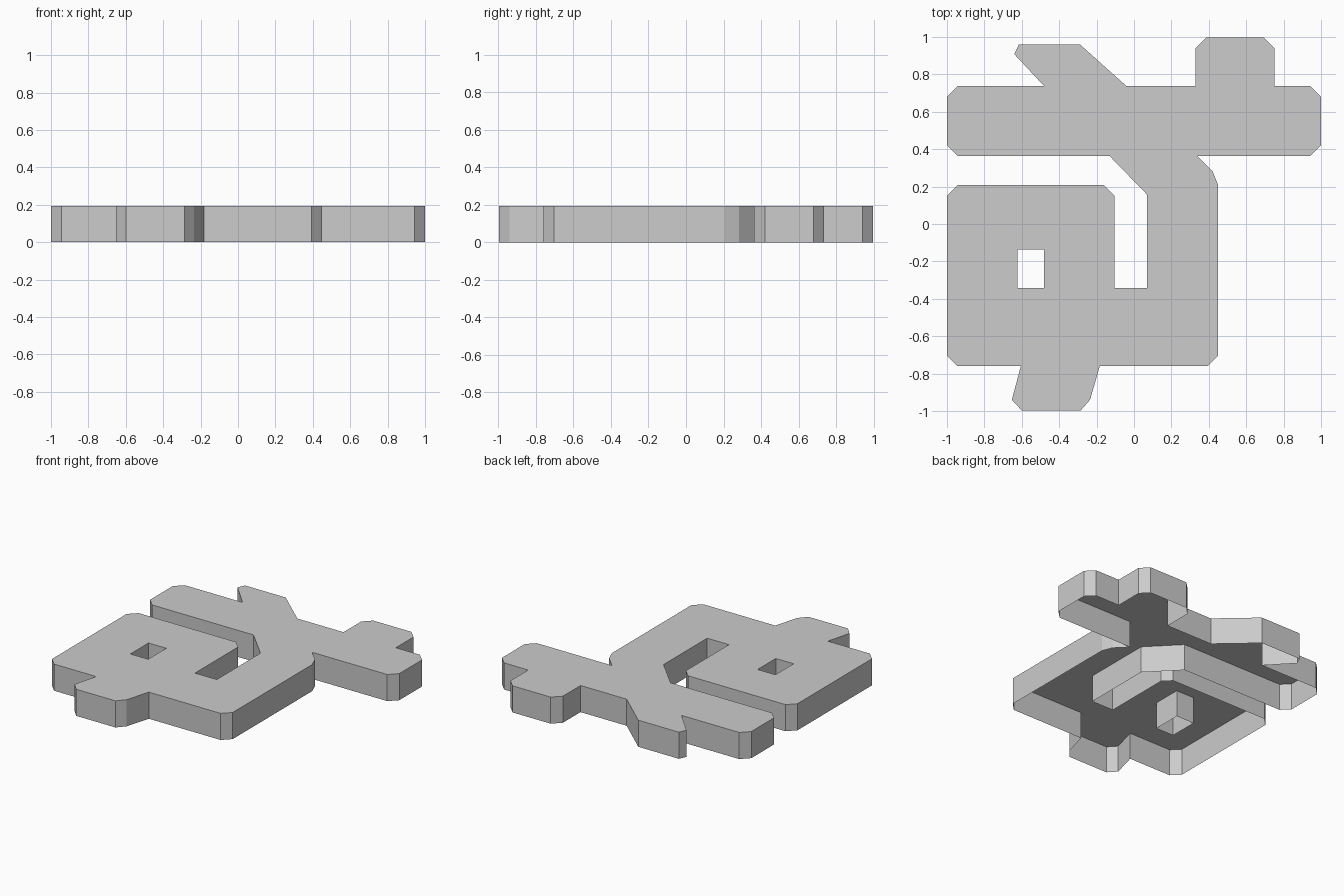
import bpy
import bmesh
from mathutils import Vector

THICKNESS = 0.193
CHAMFER = 0.057

if "Cube" in bpy.data.objects:
    bpy.data.objects.remove(bpy.data.objects["Cube"], do_unlink=True)

# One flat grey for the whole plate
grey = bpy.data.materials.new("plain grey")
grey.use_nodes = True
grey.diffuse_color = (0.604, 0.604, 0.604, 1)
grey.node_tree.nodes["Principled BSDF"].inputs["Base Color"].default_value = grey.diffuse_color


def cut_corners(points):
    """Replace each corner marked with a third item by a short straight cut."""
    result = []
    for i, point in enumerate(points):
        corner = Vector(point[:2])
        if len(point) == 2:
            result.append(corner)
            continue
        for neighbour in (points[i - 1], points[(i + 1) % len(points)]):
            toward = Vector(neighbour[:2]) - corner
            result.append(corner + toward.normalized() * CHAMFER)
    return result


def add_loop(curve, points):
    """Add a closed straight-sided outline to a flat filled curve."""
    spline = curve.splines.new("POLY")
    spline.points.add(len(points) - 1)
    for target, (x, y) in zip(spline.points, points):
        target.co = (x, y, 0, 1)
    spline.use_cyclic_u = True


cut = True
outline = [
    # crossbar top edge with the slanted spur and the square stub
    (-1, .737, cut), (-.48, .737), (-.64, .908), (-.615, .961), (-.29, .961),
    (-.04, .737), (.33, .737), (.33, .997, cut), (.75, .997, cut), (.75, .737),
    # crossbar right end and underside
    (1, .737, cut), (1, .363, cut), (.34, .363),
    # right-hand upright and lower edge
    (.42, .282), (.45, .207), (.45, -.76, cut), (-.183, -.76),
    # tapered foot
    (-.235, -.94), (-.285, -.997), (-.6, -.997), (-.653, -.94), (-.605, -.76),
    # square block and the slot beside it
    (-1, -.76, cut), (-1, .208, cut), (-.105, .208, cut), (-.105, -.343),
    (.07, -.343), (.07, .157), (-.13, .363),
    # crossbar left end
    (-1, .363, cut),
]
window = [(-.623, -.343), (-.48, -.343), (-.48, -.135), (-.623, -.135)]

# Filled profile extruded to the plate thickness
profile = bpy.data.curves.new("plate_profile", "CURVE")
profile.dimensions = "2D"
profile.fill_mode = "BOTH"
profile.extrude = THICKNESS / 2
add_loop(profile, cut_corners(outline))
add_loop(profile, window)
profile.materials.append(grey)

plate = bpy.data.objects.new("cutout_plate", profile)
plate.location.z = THICKNESS / 2
bpy.context.collection.objects.link(plate)

# Turn the profile into a plain flat-shaded mesh
bpy.ops.object.select_all(action="DESELECT")
plate.select_set(True)
bpy.context.view_layer.objects.active = plate
bpy.ops.object.convert(target="MESH")
bpy.ops.object.shade_flat()

# Weld it, face it outward, then open the underside to leave a hollow shell
shell = bmesh.new()
shell.from_mesh(plate.data)
bmesh.ops.remove_doubles(shell, verts=shell.verts, dist=0.0005)
bmesh.ops.recalc_face_normals(shell, faces=shell.faces)
underside = [f for f in shell.faces if f.normal.z < -0.5]
bmesh.ops.delete(shell, geom=underside, context="FACES")
shell.to_mesh(plate.data)
shell.free()
